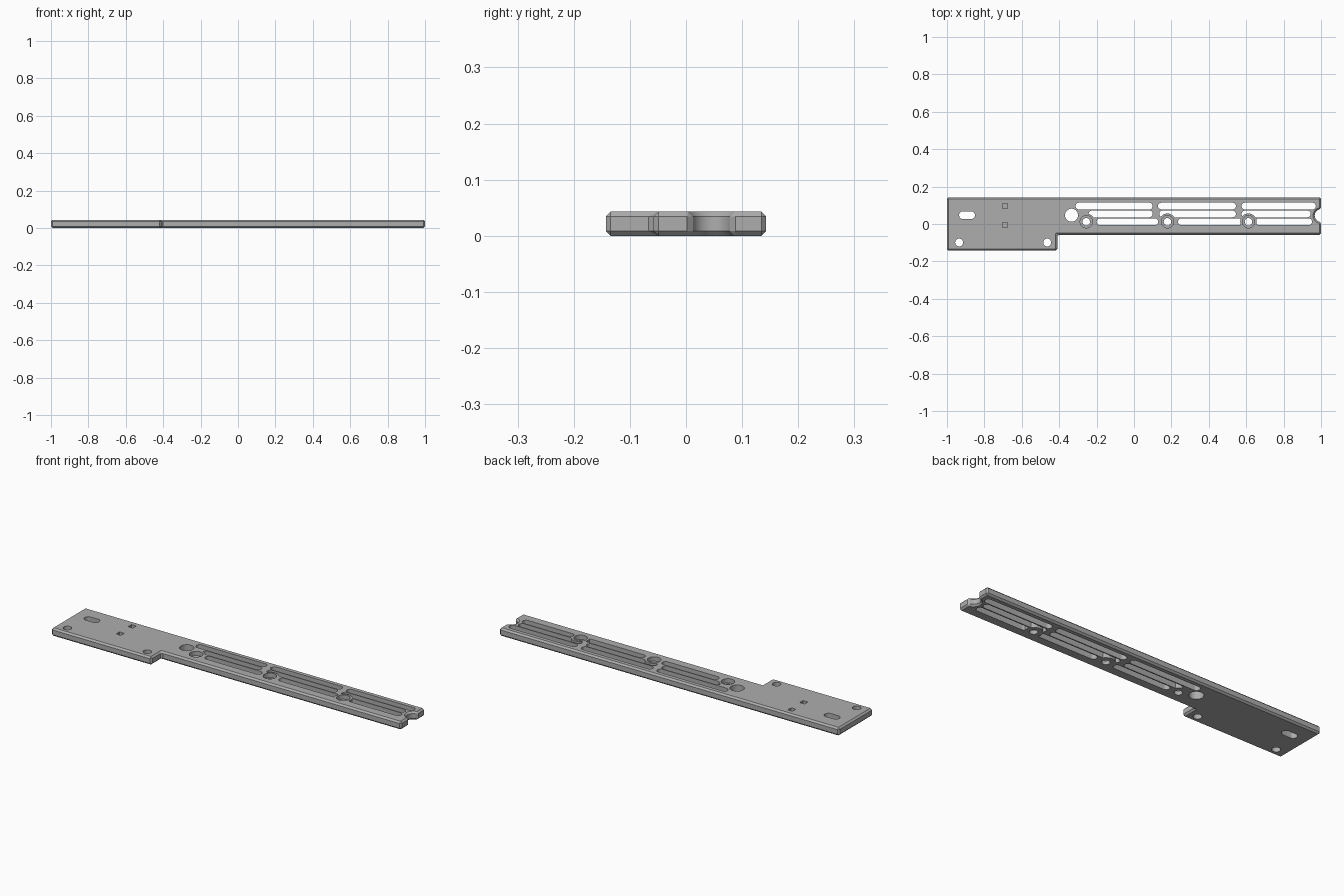
import bpy
import bmesh
from math import sin, cos, pi

cube = bpy.data.objects.get("Cube")
if cube:
    bpy.data.objects.remove(cube, do_unlink=True)

THICK = 0.043
metal = bpy.data.materials.new("plain_grey")
metal.use_nodes = True
grey = (0.42, 0.42, 0.42, 1)
metal.diffuse_color = grey
metal.node_tree.nodes["Principled BSDF"].inputs["Base Color"].default_value = grey


def arc(x, y, r, start, end, steps):
    return [(x + r * cos(start + (end - start) * i / steps),
             y + r * sin(start + (end - start) * i / steps)) for i in range(steps + 1)]


def slot(x0, x1, y, r):
    """Outline with rounded ends between x0 and x1."""
    return (arc(x1 - r, y, r, -pi / 2, pi / 2, 12)
            + arc(x0 + r, y, r, pi / 2, 3 * pi / 2, 12))


def circle(x, y, r):
    return arc(x, y, r, 0, 2 * pi, 32)[:-1]


def square(x, y, h):
    return [(x - h, y - h), (x + h, y - h), (x + h, y + h), (x - h, y + h)]


def prisms(name, shapes):
    """One object made of extruded outlines: (points, bottom, top)."""
    bm = bmesh.new()
    for points, bottom, top in shapes:
        face = bm.faces.new([bm.verts.new((x, y, bottom)) for x, y in points])
        made = bmesh.ops.extrude_face_region(bm, geom=[face])["geom"]
        verts = [v for v in made if isinstance(v, bmesh.types.BMVert)]
        bmesh.ops.translate(bm, verts=verts, vec=(0, 0, top - bottom))
    bmesh.ops.recalc_face_normals(bm, faces=bm.faces)
    mesh = bpy.data.meshes.new(name)
    bm.to_mesh(mesh)
    bm.free()
    mesh.materials.append(metal)
    obj = bpy.data.objects.new(name, mesh)
    bpy.context.collection.objects.link(obj)
    return obj


def through(points):
    return (points, -0.02, THICK + 0.02)


# Stepped plate outline with a round notch in the narrow end
outline = ([(-1, -0.143), (-0.41, -0.143), (-0.41, -0.058), (1, -0.058)]
           + arc(1, 0.045, 0.034, 3 * pi / 2, pi / 2, 12)
           + [(1, 0.143), (-1, 0.143)])
plate = prisms("mounting_plate", [(outline, 0, THICK)])
bevel = plate.modifiers.new("edge_chamfer", "BEVEL")
bevel.width = 0.009
bevel.segments = 1
bevel.limit_method = "ANGLE"

# Three groups of three long slots
rows = [(0.096, [(-0.312, 0.10), (0.128, 0.545), (0.575, 0.972)]),
        (0.054, [(-0.243, 0.10), (0.135, 0.545), (0.575, 0.945)]),
        (0.012, [(-0.20, 0.13), (0.235, 0.58), (0.65, 0.952)])]
slots = prisms("slot_cutter", [through(slot(a, b, y, 0.018))
                               for y, spans in rows for a, b in spans])

# Solid collars around the stepped screw holes
screw_x = (-0.255, 0.179, 0.612)
collars = prisms("collars", [(circle(x, 0.012, 0.044), 0, THICK) for x in screw_x])

# Plain holes, stepped screw holes and small square pockets
hole_shapes = [through(slot(-0.977, -0.893, 0.047, 0.021)),
               through(circle(-0.334, 0.047, 0.035)),
               through(circle(-0.935, -0.099, 0.021)),
               through(circle(-0.464, -0.099, 0.021)),
               (square(-0.69, 0.096, 0.014), 0.012, THICK + 0.02),
               (square(-0.69, -0.005, 0.014), 0.025, THICK + 0.02)]
hole_shapes[0] = through(slot(-0.935, -0.85, 0.047, 0.021))
hole_shapes += [through(circle(x, 0.012, 0.02)) for x in screw_x]
holes = prisms("hole_cutter", hole_shapes)
bores = prisms("bore_cutter", [(circle(x, 0.012, 0.033), 0.02, THICK + 0.02)
                               for x in screw_x])

helpers = [(slots, "DIFFERENCE"), (collars, "UNION"),
           (holes, "DIFFERENCE"), (bores, "DIFFERENCE")]
for helper, operation in helpers:
    helper.hide_render = True
    mod = plate.modifiers.new(helper.name, "BOOLEAN")
    mod.operation = operation
    mod.solver = "EXACT"
    mod.object = helper

# Bake the cuts and drop the helpers
graph = bpy.context.evaluated_depsgraph_get()
graph.update()
result = bpy.data.meshes.new_from_object(plate.evaluated_get(graph))
plate.modifiers.clear()
plate.data = result
for helper, operation in helpers:
    bpy.data.objects.remove(helper, do_unlink=True)

bpy.ops.object.select_all(action="DESELECT")
plate.select_set(True)
bpy.context.view_layer.objects.active = plate
bpy.ops.object.shade_smooth_by_angle(angle=pi / 6)
